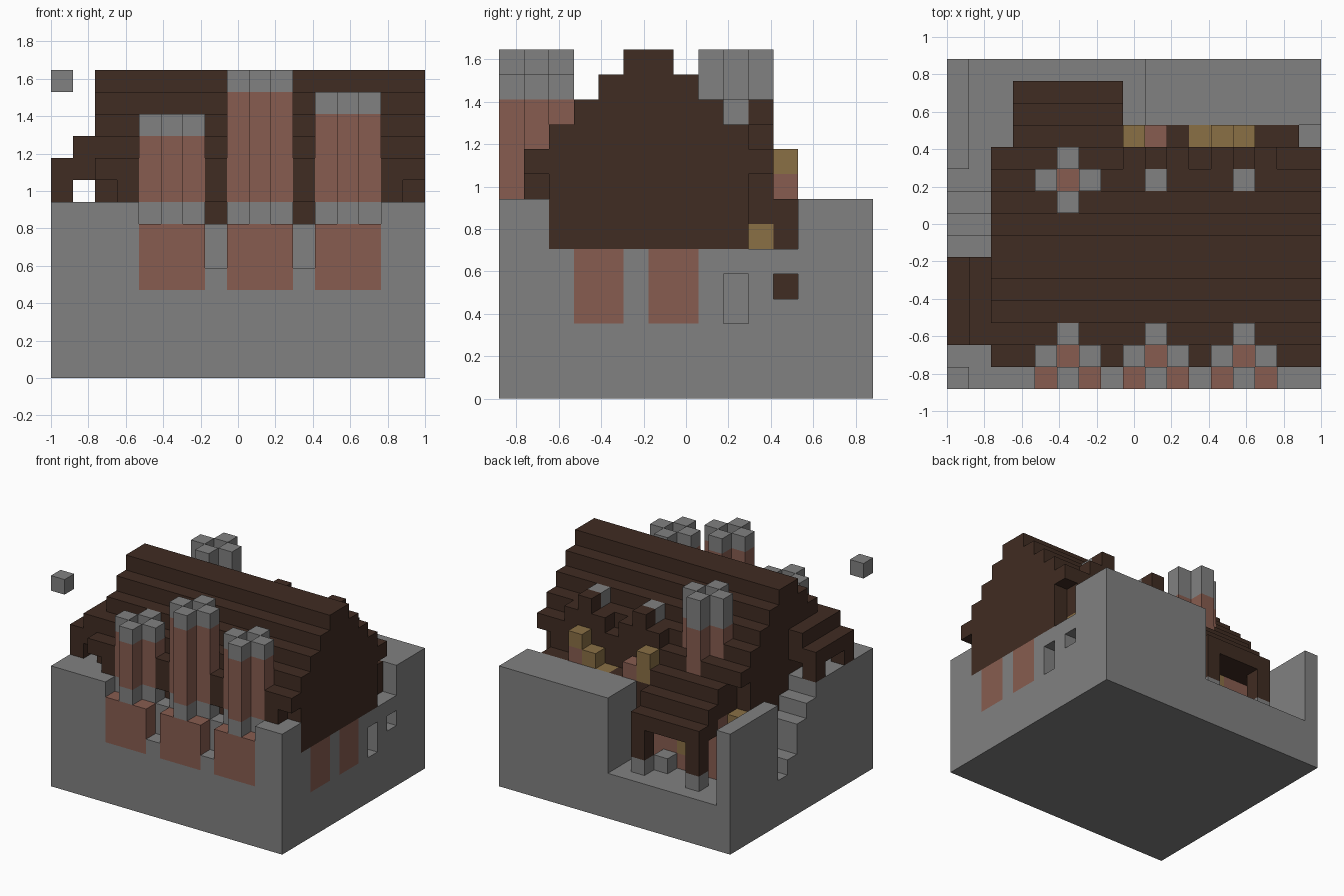
import bpy, bmesh
from mathutils import Vector

if "Cube" in bpy.data.objects:
    bpy.data.objects.remove(bpy.data.objects["Cube"], do_unlink=True)

U = 2 / 17                      # size of one building block
ORIGIN = Vector((-1, -7.5 * U, 0))

COLOURS = {
    "stone_grey": (0.22, 0.22, 0.22),
    "dark_timber": (0.051, 0.025, 0.016),
    "clay_pink": (0.245, 0.108, 0.08),
    "oak_gold": (0.255, 0.16, 0.06),
}
GREY, BROWN, PINK, GOLD = COLOURS
MATS = {}
for name, rgb in COLOURS.items():
    m = bpy.data.materials.new(name)
    m.use_nodes = True
    m.diffuse_color = (*rgb, 1)
    m.node_tree.nodes["Principled BSDF"].inputs["Base Color"].default_value = (*rgb, 1)
    MATS[name] = m

cells = {}                      # block position -> (part, colour)


def span(v):
    return range(v, v + 1) if isinstance(v, int) else range(v[0], v[1] + 1)


def fill(part, colour, x, y, z):
    """Fill an inclusive range of blocks; later parts replace earlier ones."""
    for i in span(x):
        for j in span(y):
            for k in span(z):
                cells[i, j, k] = (part, colour)


def carve(x, y, z):
    for i in span(x):
        for j in span(y):
            for k in span(z):
                cells.pop((i, j, k), None)


# Stone ground block with sunken yard, side stairs and back passage
fill("ground", GREY, (0, 16), (0, 14), (0, 7))
carve((1, 8), (10, 14), (3, 7))
for step, j in enumerate((9, 8, 7, 6)):
    carve((0, 1), j, (3 + step + (step > 1), 7))
carve((9, 16), 11, (6, 7))
carve(16, 10, (6, 7))

# Front ledge with clay chimney bases and slots between them
carve((4, 14), 0, 7)
carve((4, 14), 1, 7)
for i in (7, 11):
    carve(i, 0, (5, 6))
for i in (4, 8, 12):
    fill("chimney_bases", PINK, (i, i + 2), 0, (4, 6))

# Clay wall panels and small basement windows on the side
for j in (3, 6):
    fill("side_panels", PINK, 16, (j, j + 1), (3, 5))
carve(16, 9, (3, 4))
carve(16, 11, 4)
fill("cellar_door", BROWN, 15, 11, 4)

# House body and stepped roof
fill("house", BROWN, (2, 16), (2, 9), (6, 8))
for row, top in enumerate((10, 11, 12, 13, 14, 14, 13, 12, 11, 10)):
    fill("roof", BROWN, (2, 16), row + 1, (9, top - 1))
fill("roof", BROWN, (3, 15), 1, 8)
fill("house", BROWN, (3, 15), 10, (6, 8))
fill("house", GREY, (3, 8), 10, (3, 5))
for i in (2, 15):
    fill("corner_braces", GOLD, i, 10, 6)

# Back dormers
for c in (9, 13):
    fill("dormers", BROWN, (c - 1, c + 1), 10, 10)
    fill("dormers", BROWN, c, 10, 11)
    fill("dormers", GREY, c, 9, 11)

# Back annex carrying the roof slope down onto posts
fill("annex_wall", PINK, (3, 7), 11, (3, 6))
for j, top in ((11, 9), (12, 8), (13, 7)):
    fill("annex_roof", BROWN, (3, 7), j, (top - 2, top - 1))
carve((4, 6), 13, 5)
for i in (3, 7):
    fill("annex_posts", GREY, i, 13, 3)
    fill("annex_posts", BROWN, i, 13, (4, 5))
fill("annex_bench", GREY, 6, 12, 3)
fill("annex_bench", GOLD, 5, 11, (4, 5))

# Blocks along the back passage
fill("back_wall", BROWN, 8, 11, (3, 7))
fill("back_wall", GOLD, 8, 11, (8, 9))
fill("back_wall", BROWN, 9, 11, (6, 7))
fill("back_wall", PINK, 9, 11, 8)
fill("back_wall", BROWN, 10, 11, (6, 7))
fill("back_wall", GOLD, 11, 11, (6, 7))
fill("back_wall", BROWN, (12, 13), 11, (6, 7))
fill("back_wall", GOLD, 12, 11, 8)
fill("back_wall", PINK, 13, 11, 8)
fill("back_wall", GOLD, 13, 11, 9)
fill("back_wall", BROWN, (14, 15), 11, (6, 7))

# Side porch with a covered walkway and a window opening
fill("porch", BROWN, 0, (2, 5), (8, 9))
fill("porch", BROWN, 1, (2, 5), (9, 10))
carve(0, (3, 4), 8)


# Cross-shaped chimneys: four flues around a lower core
def chimney(i, j, foot, cap, top):
    for di, dj in ((0, 0), (1, 0), (-1, 0), (0, 1), (0, -1)):
        a, b = i + di, j + dj
        fill("chimneys", GREY, a, b, foot)
        fill("chimneys", PINK, a, b, (foot + 1, cap - 1))
        if di or dj:
            fill("chimneys", GREY, a, b, (cap, top - 1))


chimney(5, 1, 7, 11, 12)
chimney(9, 1, 7, 13, 14)
chimney(13, 1, 7, 12, 13)
chimney(5, 9, 7, 12, 14)

# Floating stone
fill("floating_stone", GREY, 0, 0, 13)


# Turn every part into a mesh made only of its exposed faces
def build(part):
    bm = bmesh.new()
    verts = {}
    used = sorted({c for p, c in cells.values() if p == part})

    def vert(p):
        key = tuple(round(v) for v in p)
        if key not in verts:
            verts[key] = bm.verts.new(ORIGIN + Vector(key) * U)
        return verts[key]

    for pos, (owner, colour) in cells.items():
        if owner != part:
            continue
        centre = Vector(pos) + Vector((0.5, 0.5, 0.5))
        for axis in range(3):
            for sign in (1, -1):
                n = Vector((0, 0, 0))
                n[axis] = sign
                if tuple(round(a + b) for a, b in zip(pos, n)) in cells:
                    continue
                s = Vector((0, 0, 0))
                s[(axis + 1) % 3] = 1
                t = n.cross(s)
                quad = [centre + (n + s * a + t * b) / 2
                        for a, b in ((1, 1), (-1, 1), (-1, -1), (1, -1))]
                f = bm.faces.new([vert(q) for q in quad])
                f.material_index = used.index(colour)
    bmesh.ops.dissolve_limit(bm, angle_limit=0.01, verts=bm.verts[:],
                             edges=bm.edges[:], delimit={"MATERIAL"})
    mesh = bpy.data.meshes.new(part)
    bm.to_mesh(mesh)
    bm.free()
    for c in used:
        mesh.materials.append(MATS[c])
    bpy.context.collection.objects.link(bpy.data.objects.new(part, mesh))


for part in sorted({p for p, c in cells.values()}):
    build(part)
